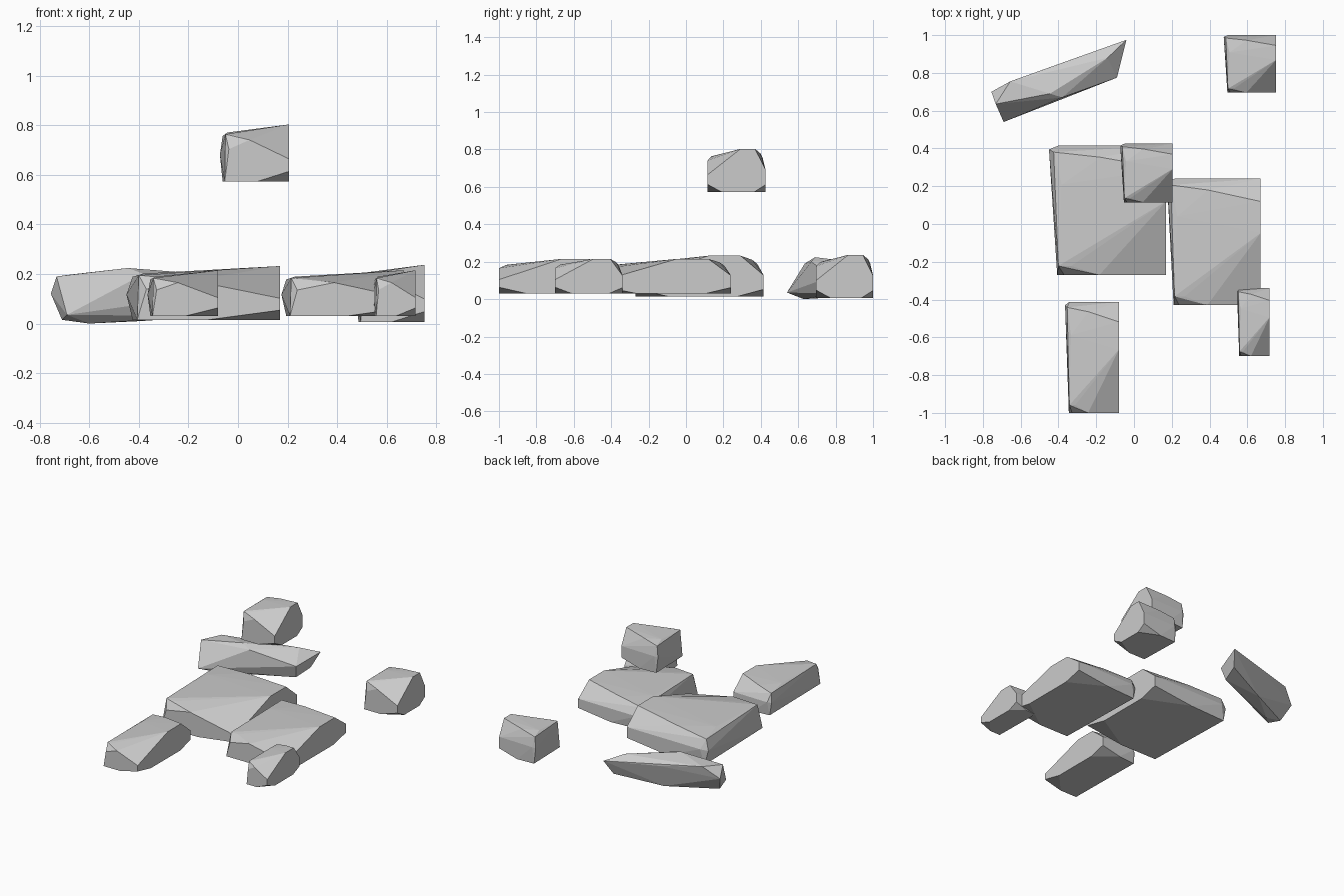
import bpy, bmesh

if "Cube" in bpy.data.objects:
    bpy.data.objects.remove(bpy.data.objects["Cube"])


def hull_rock(name, points):
    """Flat-shaded faceted rock: convex hull of a few corner points."""
    bm = bmesh.new()
    for p in points:
        bm.verts.new(p)
    res = bmesh.ops.convex_hull(bm, input=bm.verts)
    loose = {g for g in res["geom_interior"] + res["geom_unused"]
             if isinstance(g, bmesh.types.BMVert)}
    bmesh.ops.delete(bm, geom=list(loose), context='VERTS')
    bmesh.ops.dissolve_limit(bm, angle_limit=0.01, verts=bm.verts, edges=bm.edges)
    bmesh.ops.recalc_face_normals(bm, faces=bm.faces)
    mesh = bpy.data.meshes.new(name)
    bm.to_mesh(mesh)
    bm.free()
    bpy.context.collection.objects.link(bpy.data.objects.new(name, mesh))


# Shared rock shape inside a unit box: chipped corners, top rising to the right
UNIT_ROCK = [
    (.43, 0, .73), (.13, 0, .57), (.07, 0, 0), (.53, 0, 0), (1, 0, .18), (1, 0, .40),  # front
    (1, .57, 1), (1, .82, 1), (1, .25, 0), (1, .80, 0),                                # right
    (1, 1, .52), (1, 1, .17), (.5, 1, 0), (.04, .98, 0), (.08, 1, .5),                 # back
    (.73, .84, .95), (.44, .91, .90), (.04, .95, .80), (.11, .70, .86),                # top
    (.19, .07, .82), (.08, .07, .83), (0, .97, .47),                                   # left
]

# name: low corner, high corner
ROCKS = {
    "large_rock_left": ((-.45, -.27, .015), (.17, .415, .232)),
    "large_rock_right": ((.175, -.43, .03), (.67, .24, .215)),
    "long_rock_front": ((-.365, -1.0, .03), (-.08, -.412, .215)),
    "small_rock_front": ((.545, -.70, .03), (.717, -.34, .215)),
    "small_rock_back": ((.475, .695, .007), (.753, 1.0, .237)),
    "raised_rock": ((-.073, .115, .572), (.205, .425, .803)),
}
for name, (lo, hi) in ROCKS.items():
    hull_rock(name, [[a + (b - a) * t for a, b, t in zip(lo, hi, p)] for p in UNIT_ROCK])

# Turned wedge rock at the back left
hull_rock("wedge_rock", [
    (-.69, .54, .035), (-.732, .635, .19), (-.755, .70, .12), (-.655, .755, .20),
    (-.445, .69, .224), (-.38, .67, .20), (-.39, .85, .17), (-.14, .88, .20),
    (-.04, .975, .16), (-.09, .775, .12), (-.71, .64, .015), (-.60, .63, 0),
    (-.39, .80, .01), (-.11, .80, .03), (-.08, .92, .06),
])
